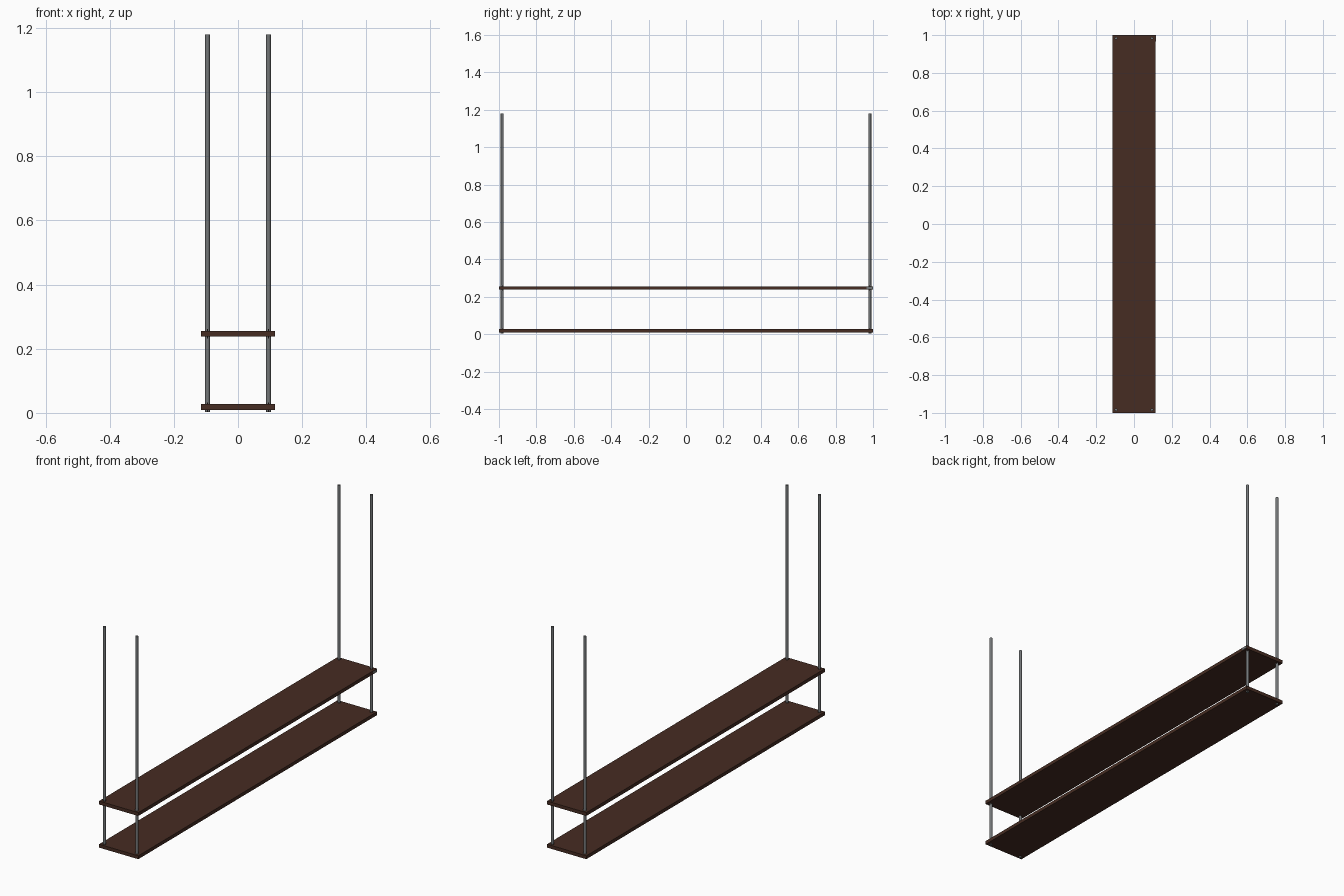
import bpy

if "Cube" in bpy.data.objects:
    bpy.data.objects.remove(bpy.data.objects["Cube"])

# materials
def mat(name, rgb):
    m = bpy.data.materials.new(name)
    m.diffuse_color = (*rgb, 1)
    m.use_nodes = True
    m.node_tree.nodes["Principled BSDF"].inputs["Base Color"].default_value = m.diffuse_color
    return m

wood = mat("dark_brown_wood", (0.061, 0.025, 0.016))
steel = mat("grey_steel", (0.17, 0.18, 0.185))
dark = mat("dark_fastener", (0.03, 0.02, 0.017))

def box(name, lo, hi, m):
    c = [(a + b) / 2 for a, b in zip(lo, hi)]
    bpy.ops.mesh.primitive_cube_add(size=1, location=c)
    o = bpy.context.object
    o.name = name
    o.scale = [b - a for a, b in zip(lo, hi)]
    bpy.ops.object.transform_apply(location=False, rotation=False, scale=True)
    o.data.materials.append(m)

def cyl(name, x, y, z0, z1, r, sides, m, smooth=False):
    bpy.ops.mesh.primitive_cylinder_add(vertices=sides, radius=r, depth=z1 - z0,
                                        location=(x, y, (z0 + z1) / 2))
    o = bpy.context.object
    o.name = name
    o.data.materials.append(m)
    if smooth:
        bpy.ops.object.shade_smooth_by_angle()

W, T = 0.115, 0.018
SHELVES = {"lower_shelf": 0.009, "upper_shelf": 0.238}

# two long boards
for name, z in SHELVES.items():
    box(name, (-W, -1, z), (W, 1, z + T), wood)

# four hanging rods with nuts above and below each board
for sx in (-1, 1):
    for sy in (-1, 1):
        x, y = sx * 0.095, sy * 0.983
        cyl("hanging_rod", x, y, 0.003, 1.18, 0.0075, 16, steel, True)
        for z in SHELVES.values():
            cyl("nut_below", x, y, max(z - 0.006, 0), z, 0.008, 6, dark)
            cyl("nut_above", x, y, z + T, z + T + 0.006, 0.008, 6, dark)

# small steel plate on one corner edge of the upper board
box("corner_plate", (W - 0.002, 0.965, 0.242), (W + 0.001, 1.0, 0.253), steel)
